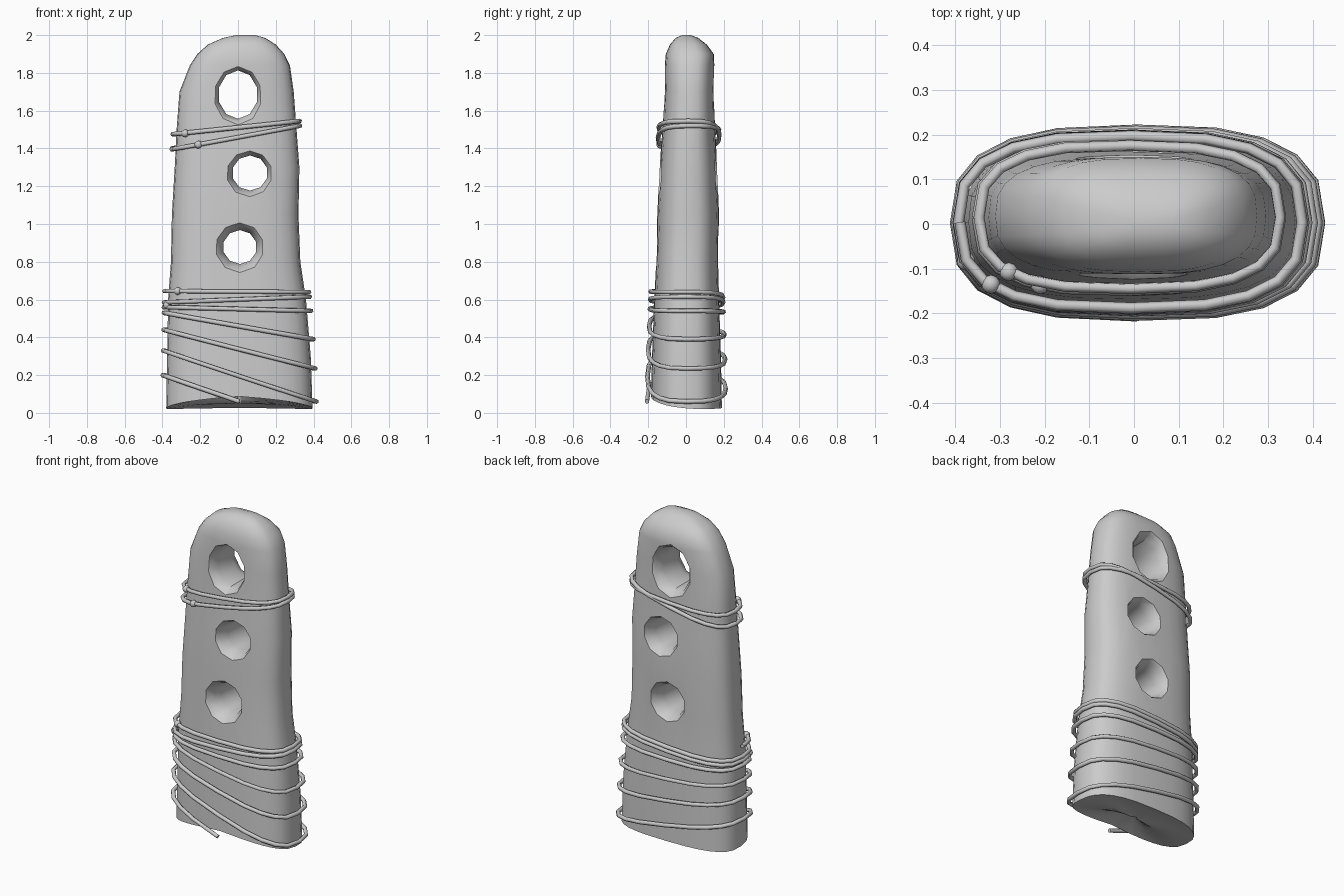
import bpy, bmesh, math

if "Cube" in bpy.data.objects:
    bpy.data.objects.remove(bpy.data.objects["Cube"])

N_EXP = 2.8
# z, x left, x right, y front, y back
SECTIONS = [
    (0.035, -0.38, 0.395, -0.185, 0.19),
    (0.30, -0.375, 0.385, -0.18, 0.185),
    (0.60, -0.37, 0.36, -0.168, 0.175),
    (0.80, -0.355, 0.33, -0.158, 0.17),
    (1.05, -0.35, 0.32, -0.152, 0.175),
    (1.30, -0.335, 0.325, -0.14, 0.165),
    (1.50, -0.325, 0.31, -0.125, 0.155),
    (1.70, -0.31, 0.295, -0.115, 0.15),
    (1.84, -0.255, 0.275, -0.112, 0.15),
    (1.90, -0.215, 0.245, -0.107, 0.147),
    (1.95, -0.16, 0.20, -0.085, 0.11),
    (1.985, -0.08, 0.145, -0.055, 0.065),
    (2.00, -0.01, 0.09, -0.02, 0.025),
]


def power(v):
    return math.copysign(abs(v) ** (2 / N_EXP), v)


def section_at(z):
    if z <= SECTIONS[0][0]:
        return SECTIONS[0][1:]
    for a, b in zip(SECTIONS, SECTIONS[1:]):
        if z <= b[0]:
            t = (z - a[0]) / (b[0] - a[0])
            return [p + (q - p) * t for p, q in zip(a[1:], b[1:])]
    return SECTIONS[-1][1:]


def outline(sec, ang, off=0.0):
    x0, x1, y0, y1 = sec
    return ((x0 + x1) / 2 + ((x1 - x0) / 2 + off) * power(math.cos(ang)),
            (y0 + y1) / 2 + ((y1 - y0) / 2 + off) * power(math.sin(ang)))


def loft(name, rings):
    bm = bmesh.new()
    vr = [[bm.verts.new(p) for p in r] for r in rings]
    n = len(rings[0])
    for a, b in zip(vr, vr[1:]):
        for i in range(n):
            j = (i + 1) % n
            bm.faces.new((a[i], a[j], b[j], b[i]))
    bm.faces.new(vr[0])
    bm.faces.new(vr[-1])
    bmesh.ops.recalc_face_normals(bm, faces=bm.faces[:])
    me = bpy.data.meshes.new(name)
    bm.to_mesh(me)
    bm.free()
    ob = bpy.data.objects.new(name, me)
    bpy.context.collection.objects.link(ob)
    return ob


# Handle body, with an uneven lower rim and a hollowed underside
SEG = 28
rings = []
for s in SECTIONS:
    rings.append([(*outline(s[1:], 2 * math.pi * i / SEG), s[0]) for i in range(SEG)])
rings[0] = [(x, y, 0.02 + 0.5 * (y - 0.09) ** 2 + 0.03 * max(0, 1 - abs(x) / 0.38) * (y < 0))
            for x, y, z in rings[0]]
under = [[(x * k, y * k, z + h) for x, y, z in rings[0]] for k, h in ((0.05, 0.03), (0.6, 0.022))]
body = loft("handle_body", under + rings)


# Flared through holes
def hole(cx, cz, rx, rz, flare, seg=10):
    prof = [(-0.26, 0.2), (-0.2, 0.115), (-0.155, 0.05), (-0.12, 0.017), (-0.07, 0),
            (0.07, 0), (0.12, 0.017), (0.155, 0.05), (0.2, 0.115), (0.26, 0.2)]
    rr = []
    for y, f in prof:
        ring = []
        for i in range(seg):
            a = 2 * math.pi * (i + 0.5) / seg
            ring.append((cx + (rx + f * flare) * math.cos(a), y + 0.012,
                         cz + (rz + f * flare) * math.sin(a)))
        rr.append(ring)
    cut = loft("hole_cutter", rr)
    cut.hide_render = True
    mod = body.modifiers.new("hole", 'BOOLEAN')
    mod.object = cut
    mod.solver = 'EXACT'
    bpy.context.view_layer.objects.active = body
    bpy.ops.object.modifier_apply(modifier=mod.name)
    bpy.data.objects.remove(cut)


hole(0.0, 1.685, 0.105, 0.128, 1.0)
hole(0.063, 1.27, 0.095, 0.093, 0.6)
hole(0.01, 0.878, 0.09, 0.09, 0.6)
bpy.ops.object.select_all(action='DESELECT')
body.select_set(True)
bpy.context.view_layer.objects.active = body
bpy.ops.object.shade_smooth_by_angle(angle=math.radians(40))


# Wire wraps: heights alternate left, right, left... starting across the front
def wrap(name, heights, stop=1.0, off=0.022, step=10):
    pts = []
    last = len(heights) - 2
    for k in range(last + 1):
        for i in range(step + (k == last)):
            ang = math.pi + math.pi * (k + i / step)
            u = (1 + power(math.cos(ang))) / 2
            frac = u if k % 2 == 0 else 1 - u
            if k == last and frac > stop:
                break
            z = heights[k] + (heights[k + 1] - heights[k]) * frac
            pts.append((*outline(section_at(z), ang, off), z))
    cu = bpy.data.curves.new(name, 'CURVE')
    cu.dimensions = '3D'
    cu.bevel_depth = 0.0125
    cu.bevel_resolution = 1
    cu.use_fill_caps = True
    sp = cu.splines.new('POLY')
    sp.points.add(len(pts) - 1)
    for p, co in zip(sp.points, pts):
        p.co = (*co, 1)
    ob = bpy.data.objects.new(name, cu)
    bpy.context.collection.objects.link(ob)


wrap("upper_wire", [1.395, 1.52, 1.475, 1.545, 1.40], off=0.02)
wrap("lower_wire", [0.645, 0.64, 0.585, 0.615, 0.56, 0.54, 0.53, 0.39, 0.44,
                    0.235, 0.33, 0.06, 0.20, -0.08], stop=0.69)

# Small knots where the wire is tied off
for x, z in ((-0.32, 0.645), (-0.375, 0.57), (-0.28, 1.48), (-0.21, 1.42)):
    sec = section_at(z)
    c = min(1, abs((x - (sec[0] + sec[1]) / 2) / ((sec[1] - sec[0]) / 2 + 0.02)))
    y = (sec[2] + sec[3]) / 2 - ((sec[3] - sec[2]) / 2 + 0.02) * (1 - c ** N_EXP) ** (1 / N_EXP)
    bpy.ops.mesh.primitive_ico_sphere_add(subdivisions=2, radius=0.021, location=(x, y, z))
    bpy.context.object.name = "wire_knot"
    bpy.ops.object.shade_smooth()
